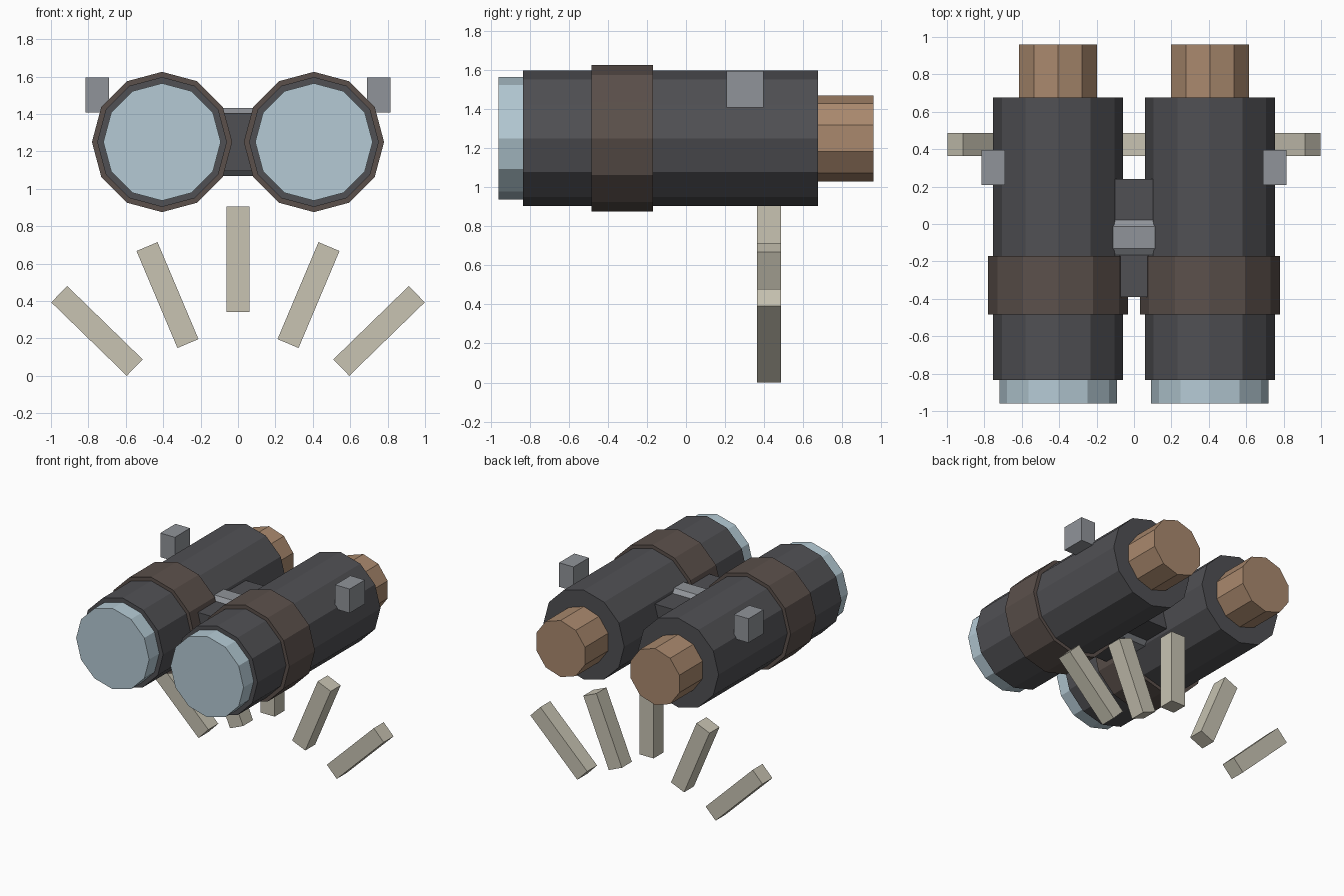
import bpy, bmesh
from math import sin, cos, pi, radians
from mathutils import Matrix

if "Cube" in bpy.data.objects:
    bpy.data.objects.remove(bpy.data.objects["Cube"])


def material(name, rgb):
    m = bpy.data.materials.new(name)
    m.diffuse_color = (*rgb, 1)
    m.use_nodes = True
    m.node_tree.nodes["Principled BSDF"].inputs["Base Color"].default_value = m.diffuse_color
    return m


DARK = material("dark_grey", (0.08, 0.08, 0.088))
BAND = material("dark_brown", (0.105, 0.08, 0.07))
GLASS = material("pale_blue", (0.46, 0.59, 0.66))
TAN = material("tan", (0.40, 0.25, 0.155))
STEEL = material("steel", (0.28, 0.295, 0.32))
BONE = material("bone", (0.58, 0.55, 0.45))


def finish(name, bm, mat):
    bmesh.ops.recalc_face_normals(bm, faces=bm.faces)
    mesh = bpy.data.meshes.new(name)
    bm.to_mesh(mesh)
    bm.free()
    mesh.materials.append(mat)
    ob = bpy.data.objects.new(name, mesh)
    bpy.context.collection.objects.link(ob)
    return ob


def prism(name, mat, sides, r, start, end, axis, centre, phase=0.0):
    """Flat-sided cylinder along x or y; phase 0 puts a corner on top."""
    bm = bmesh.new()
    rings = []
    for t in (start, end):
        ring = []
        for i in range(sides):
            a = phase + 2 * pi * i / sides
            u, z = centre[0] + r * sin(a), centre[1] + r * cos(a)
            ring.append(bm.verts.new((u, t, z) if axis == "y" else (t, u, z)))
        bm.faces.new(ring)
        rings.append(ring)
    for i in range(sides):
        j = (i + 1) % sides
        bm.faces.new((rings[0][i], rings[0][j], rings[1][j], rings[1][i]))
    return finish(name, bm, mat)


def box(name, mat, size, loc, tilt=0.0):
    bm = bmesh.new()
    bmesh.ops.create_cube(bm, size=1, matrix=Matrix.Diagonal((*size, 1)))
    ob = finish(name, bm, mat)
    ob.location = loc
    ob.rotation_euler = (0, tilt, 0)
    return ob


Z = 1.25  # height of the barrel axes

for side, s in (("left", -1), ("right", 1)):
    c = (s * 0.406, Z)
    # Barrel with lens, grip band and eyepiece
    prism(side + "_barrel", DARK, 12, 0.347, -0.835, 0.675, "y", c)
    prism(side + "_lens", GLASS, 12, 0.314, -0.96, -0.80, "y", c)
    prism(side + "_grip_band", BAND, 12, 0.375, -0.485, -0.17, "y", c)
    prism(side + "_eyepiece", TAN, 10, 0.22, 0.64, 0.96, "y", c)
    # Strap lug on the outer shoulder
    box(side + "_strap_lug", STEEL, (0.125, 0.187, 0.187), (s * 0.752, 0.302, 1.501))

# Bridge and focus wheel between the barrels
box("bridge", DARK, (0.30, 0.63, 0.31), (0, -0.075, Z))
prism("focus_wheel", STEEL, 10, 0.19, -0.13, 0.13, "x", (-0.072, Z), pi / 10)

# Fan of five bars underneath
for i in range(-2, 3):
    k = abs(i)
    box(f"fan_bar_{i + 3}", BONE, (0.122, 0.122, 0.563),
        (i * 0.377, 0.425, 0.623 - 0.1915 * k), radians(22.9 * i))
